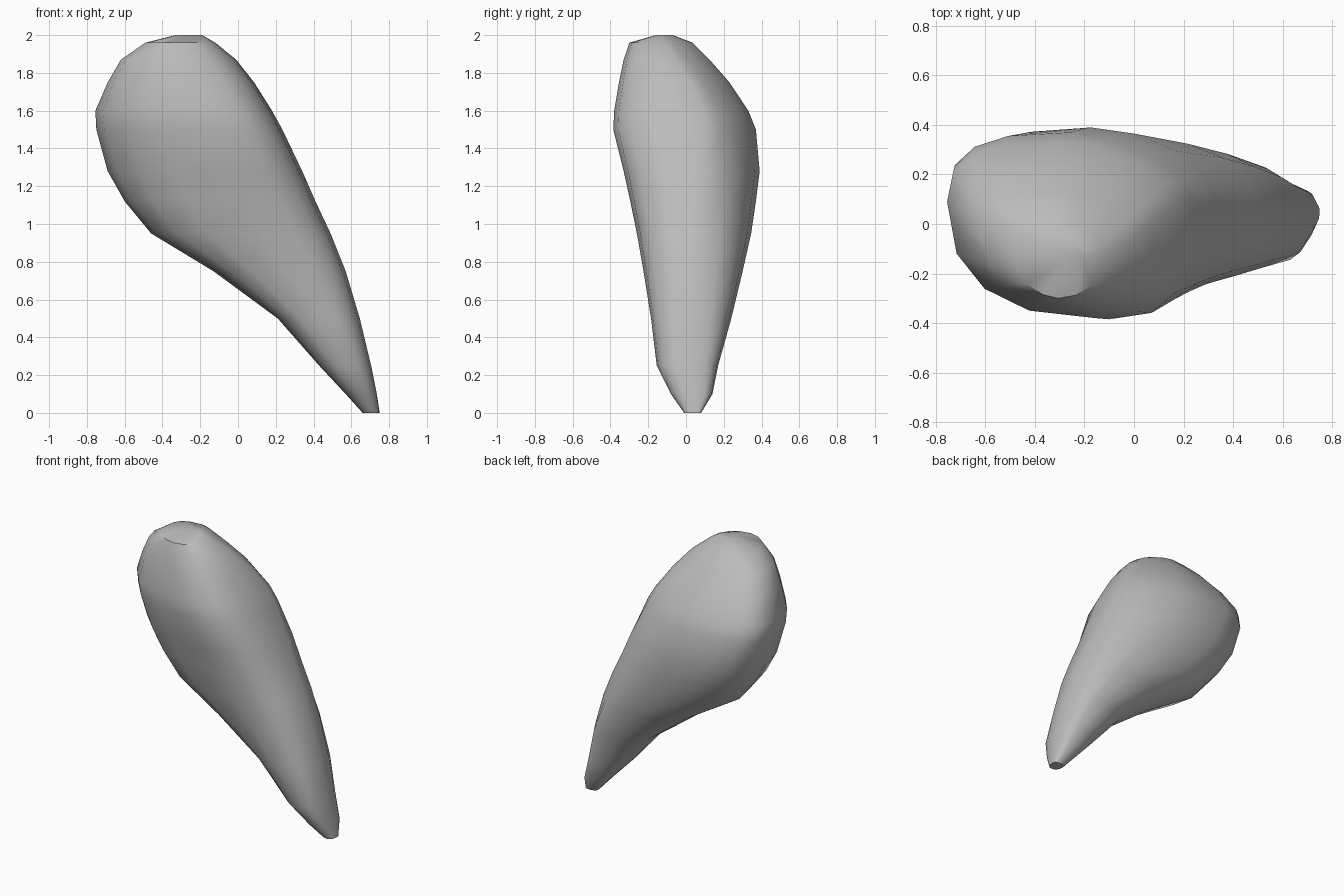
import bpy, bmesh, math

cube = bpy.data.objects.get("Cube")
if cube:
    bpy.data.objects.remove(cube, do_unlink=True)

SIDES = 16

# Cross-sections: height, left x, right x, front y, back y,
# position of the front crest across the width, y of the side crests
SECTIONS = [
    (0.00, 0.66, 0.75, -0.01, 0.08, 0.5, 0.05),
    (0.10, 0.57, 0.735, -0.08, 0.14, 0.5, 0.05),
    (0.25, 0.43, 0.705, -0.155, 0.17, 0.5, 0.02),
    (0.50, 0.21, 0.645, -0.185, 0.24, 0.5, 0.02),
    (0.75, -0.13, 0.57, -0.225, 0.30, 0.55, 0.03),
    (0.95, -0.46, 0.49, -0.26, 0.345, 0.6, 0.05),
    (1.12, -0.60, 0.41, -0.295, 0.37, 0.63, 0.07),
    (1.28, -0.69, 0.34, -0.33, 0.39, 0.65, 0.09),
    (1.50, -0.75, 0.235, -0.385, 0.37, 0.66, 0.10),
    (1.60, -0.755, 0.18, -0.38, 0.33, 0.64, 0.09),
    (1.75, -0.69, 0.085, -0.355, 0.23, 0.61, 0.02),
    (1.87, -0.62, -0.01, -0.33, 0.125, 0.56, -0.06),
    (1.96, -0.49, -0.12, -0.30, 0.035, 0.5, -0.12),
    (2.00, -0.33, -0.19, -0.16, -0.07, 0.5, -0.12),
]

# Corner fullness at the tip, middle and head: low is boxy, high is chamfered
CORNERS = {
    (False, False): (0.85, 0.75, 0.84),
    (True, False): (0.8, 0.76, 0.7),
    (False, True): (0.9, 0.92, 0.7),
    (True, True): (0.6, 0.87, 1.25),
}


def soft(v, power):
    return math.copysign(abs(v) ** power, v)


def corner_power(z, c, s):
    tip, middle, head = CORNERS[c > 0, s > 0]
    if z < 0.9:
        return tip + (middle - tip) * z / 0.9
    power = middle + (head - middle) * min((z - 0.9) / 0.6, 1)
    # the front narrows to a point under the crown
    return power + (max(z - 1.7, 0) if s <= 0 else 0)


def ring(bm, z, left, right, front, back, crest, side):
    """Rounded section whose four quarters meet at the crests."""
    verts = []
    for i in range(SIDES):
        a = 2 * math.pi * i / SIDES
        c, s = math.cos(a), math.sin(a)
        power = corner_power(z, c, s)
        mid = left + (right - left) * (crest if s < 0 else 0.5)
        x = mid + soft(c, power) * (right - mid if c > 0 else mid - left)
        y = side + soft(s, power) * (back - side if s > 0 else side - front)
        verts.append(bm.verts.new((x, y, z)))
    return verts


# Tapered body lofted through the sections
bm = bmesh.new()
rings = [ring(bm, *section) for section in SECTIONS]
for low, high in zip(rings, rings[1:]):
    for i in range(SIDES):
        j = (i + 1) % SIDES
        bm.faces.new((low[i], low[j], high[j], high[i]))
bm.faces.new(rings[0][::-1])
bm.faces.new(rings[-1])
bmesh.ops.recalc_face_normals(bm, faces=bm.faces)

mesh = bpy.data.meshes.new("tapered_body")
bm.to_mesh(mesh)
bm.free()
body = bpy.data.objects.new("tapered_body", mesh)
bpy.context.collection.objects.link(body)

# Plain grey surface
grey = bpy.data.materials.new("plain_grey")
grey.use_nodes = True
colour = (0.5, 0.5, 0.5, 1)
grey.diffuse_color = colour
grey.node_tree.nodes["Principled BSDF"].inputs["Base Color"].default_value = colour
mesh.materials.append(grey)

bpy.ops.object.select_all(action="DESELECT")
body.select_set(True)
bpy.context.view_layer.objects.active = body
bpy.ops.object.shade_smooth_by_angle(angle=math.radians(35))
